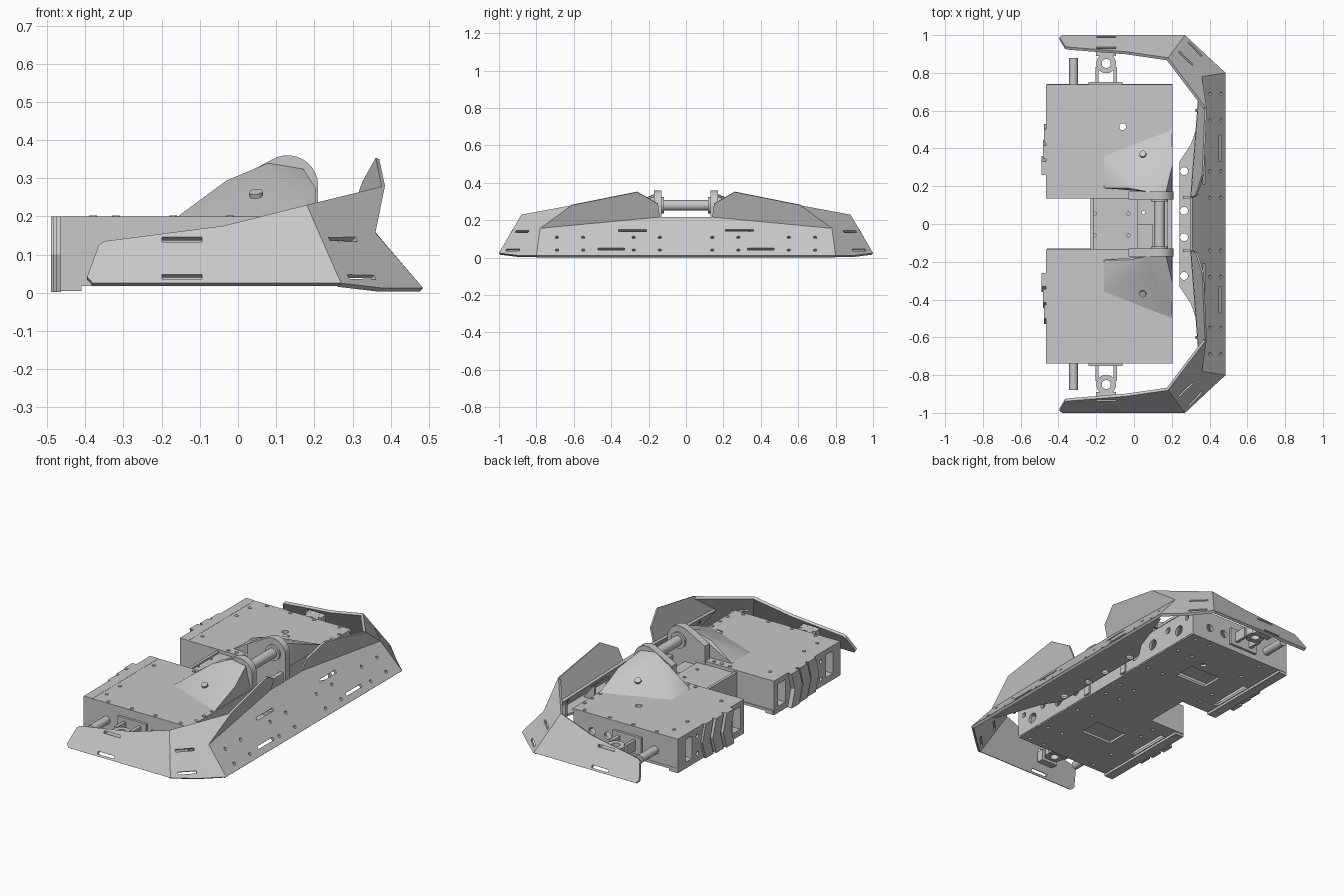
import bpy, bmesh, math
from mathutils import Vector, Matrix

if "Cube" in bpy.data.objects:
    bpy.data.objects.remove(bpy.data.objects["Cube"], do_unlink=True)

grey = bpy.data.materials.new("light_grey_metal")
grey.use_nodes = True
grey.diffuse_color = (0.58, 0.58, 0.58, 1)
for node in grey.node_tree.nodes:
    if node.type == 'BSDF_PRINCIPLED':
        node.inputs["Base Color"].default_value = grey.diffuse_color
parts = []
X, Y, Z = Vector((1, 0, 0)), Vector((0, 1, 0)), Vector((0, 0, 1))


def finish(name, bm):
    bmesh.ops.recalc_face_normals(bm, faces=bm.faces)
    mesh = bpy.data.meshes.new(name)
    bm.to_mesh(mesh)
    bm.free()
    mesh.materials.append(grey)
    obj = bpy.data.objects.new(name, mesh)
    bpy.context.scene.collection.objects.link(obj)
    parts.append(obj)
    return obj


def prism(name, pts, offset):
    bm = bmesh.new()
    a = [bm.verts.new(p) for p in pts]
    b = [bm.verts.new(Vector(p) + Vector(offset)) for p in pts]
    bm.faces.new(a)
    bm.faces.new(b[::-1])
    for i in range(len(a)):
        j = (i + 1) % len(a)
        bm.faces.new((a[i], b[i], b[j], a[j]))
    return finish(name, bm)


def box(name, x0, x1, y0, y1, z0, z1):
    return prism(name, [(x0, y0, z0), (x1, y0, z0), (x1, y1, z0), (x0, y1, z0)], (0, 0, z1 - z0))


def frame(center, along, normal):
    n = Vector(normal).normalized()
    a = Vector(along)
    a = (a - n * a.dot(n)).normalized()
    m = Matrix((a, n.cross(a), n)).transposed().to_4x4()
    m.translation = Vector(center)
    return m


def rod(name, center, axis, radius, length, sides=24):
    bm = bmesh.new()
    along = Z if abs(Vector(axis).z) < 0.9 else X
    bmesh.ops.create_cone(bm, cap_ends=True, segments=sides, radius1=radius, radius2=radius,
                          depth=length, matrix=frame(center, along, axis))
    return finish(name, bm)


def drill(obj, normal, slots=(), holes=(), depth=0.08):
    """Cut slots (center, along, length, width) and round holes (center, radius)."""
    bm = bmesh.new()
    for c, along, length, width in slots:
        bmesh.ops.create_cube(bm, size=1, matrix=frame(c, along, normal)
                              @ Matrix.Diagonal((length, width, depth, 1)))
    along = Z if abs(Vector(normal).normalized().z) < 0.9 else X
    for c, r in holes:
        bmesh.ops.create_cone(bm, cap_ends=True, segments=16, radius1=r, radius2=r,
                              depth=depth, matrix=frame(c, along, normal))
    cutter = finish("cutter", bm)
    cutter.hide_render = True
    parts.remove(cutter)
    mod = obj.modifiers.new("cut", 'BOOLEAN')
    mod.operation, mod.solver, mod.object = 'DIFFERENCE', 'EXACT', cutter
    bpy.context.view_layer.objects.active = obj
    bpy.ops.object.modifier_apply(modifier=mod.name)
    bpy.data.objects.remove(cutter, do_unlink=True)


def plate(name, pts, thick=0.016):
    """Sheet whose listed corners lie on its outer face."""
    v = [Vector(p) for p in pts]
    n = Vector()
    for i in range(len(v)):
        n += v[i].cross(v[(i + 1) % len(v)])
    n.normalize()
    mid = sum(v, Vector()) / len(v)
    if n.x * mid.x + n.y * mid.y < 0:
        n.negate()
    return prism(name, v, -n * thick), n


# Sloped blade across the +x side
half = [(0.485, 0.8, 0.012), (0.36, 0.78, 0.157), (0.31, 0.14, 0.217)]
blade, n = plate("blade", half + [(x, -y, z) for x, y, z in half[::-1]])
def on_blade(y, z):
    return (0.36 + (0.157 - z) / 1.18, y, z)
slots, holes = [], []
for s in (-1, 1):
    slots += [(on_blade(s * 0.285, 0.145), Y, 0.15, 0.016), (on_blade(s * 0.4, 0.045), Y, 0.14, 0.016)]
    holes += [(on_blade(s * y, z), 0.009) for y in (0.14, 0.28, 0.55, 0.69) for z in (0.04, 0.108)]
drill(blade, n, slots, holes)

# Folded armour either side
for s, side in ((-1, "right"), (1, "left")):
    def m(*pts):
        return [(x, y * s, z) for x, y, z in pts]
    plate("blade_wing_" + side, m((0.36, 0.78, 0.157), (0.385, 0.61, 0.28), (0.37, 0.26, 0.35),
                                  (0.335, 0.15, 0.287), (0.31, 0.14, 0.217)), 0.01)
    corner, n = plate("corner_armour_" + side, m(
        (0.27, 1.0, 0.025), (0.38, 0.897, 0.012), (0.485, 0.8, 0.012), (0.36, 0.78, 0.157),
        (0.385, 0.61, 0.28), (0.18, 0.88, 0.23)))
    drill(corner, n, [(m((0.275, 0.877, 0.14))[0], (1, -s, 0), 0.1, 0.014),
                      (m((0.325, 0.927, 0.042))[0], (1, -s, 0), 0.1, 0.014)])
    guard, n = plate("side_armour_" + side, m(
        (-0.38, 1.0, 0.025), (0.27, 1.0, 0.025), (0.18, 0.88, 0.23), (-0.04, 0.912, 0.175),
        (-0.35, 0.937, 0.135), (-0.365, 0.941, 0.125), (-0.395, 0.99, 0.042)))
    drill(guard, n, [(m((-0.147, 0.934, 0.14))[0], X, 0.105, 0.014),
                     (m((-0.147, 0.991, 0.042))[0], X, 0.105, 0.014)])

# Bracket tray and ribs behind the blade
tray = prism("blade_tray", [(0.24, -0.33, 0.05), (0.3, -0.42, 0.05), (0.4, -0.7, 0.05), (0.43, -0.7, 0.05),
             (0.43, 0.7, 0.05), (0.4, 0.7, 0.05), (0.3, 0.42, 0.05), (0.24, 0.33, 0.05)], (0, 0, 0.012))
drill(tray, Z, holes=[((0.265, y, 0.056), 0.021) for y in (-0.275, -0.07, 0.07, 0.28)])
for y in (-0.6, -0.34, -0.14, 0.14, 0.34, 0.6):
    x = 0.26 if abs(y) < 0.3 else 0.34
    rib = prism("blade_rib", [(x, y - 0.008, 0.06), (0.41, y - 0.008, 0.06), (0.325, y - 0.008, 0.165),
                              (x, y - 0.008, 0.14)], (0, 0.016, 0))
    if x < 0.3:
        drill(rib, Y, holes=[((0.315, y, 0.1), 0.025)])

# Floor with rear gap between the two pods
outline = [(-0.46, 0.74), (0.2, 0.74), (0.2, -0.735), (-0.46, -0.735), (-0.46, -0.13),
           (-0.23, -0.13), (-0.23, 0.135), (-0.46, 0.135)]
floor = prism("floor", [(x, y, 0.018) for x, y in outline], (0, 0, 0.014))
slots, holes = [], []
for s in (-1, 1):
    slots += [((-0.12, s * 0.4, 0.025), X, 0.2, 0.13), ((-0.39, s * 0.35, 0.025), Y, 0.26, 0.03)]
    holes += [((x, s * y, 0.025), 0.009) for x in (-0.3, 0.05, 0.15) for y in (0.06 if x > 0 else 0.2, 0.3, 0.55, 0.7)]
drill(floor, Z, slots, holes + [((-0.06, 0.515, 0.025), 0.018)])

# Two hollow pods
for s, side in ((-1, "right"), (1, "left")):
    def sbox(name, x0, x1, y0, y1, z0, z1):
        return box(name + "_" + side, x0, x1, min(s * y0, s * y1), max(s * y0, s * y1), z0, z1)
    top = sbox("pod_lid", -0.46, 0.205, 0.135, 0.738, 0.183, 0.199)
    if s > 0:
        drill(top, Z, holes=[((-0.06, 0.515, 0.19), 0.018)])
    outer = sbox("pod_outer_wall", -0.41, 0.2, 0.72, 0.738, 0.025, 0.19)
    drill(outer, Y, holes=[((x, s * 0.729, 0.1), 0.022) for x in (-0.02, 0.08)])
    sbox("pod_inner_wall", -0.45, 0.2, 0.135, 0.153, 0.025, 0.19)
    inner = sbox("pod_blade_wall", 0.184, 0.202, 0.14, 0.73, 0.025, 0.19)
    drill(inner, X, holes=[((0.19, s * y, z), r) for y, z, r in
          ((0.25, 0.1, 0.03), (0.4, 0.1, 0.03), (0.53, 0.13, 0.018), (0.62, 0.09, 0.03), (0.69, 0.14, 0.014))])
    rear = sbox("pod_rear_wall", -0.465, -0.41, 0.135, 0.738, 0.004, 0.2)
    drill(rear, X, [((-0.44, s * y, 0.105), Z, 0.13, w) for y, w in ((0.205, 0.07), (0.64, 0.06))],
          [((-0.44, s * 0.56, z), 0.012) for z in (0.05, 0.15)], depth=0.12)
    # Chevron guards on the rear
    for k in range(3):
        y = 0.26 + 0.085 * k
        prism("rear_chevron_" + side, [(-0.464, s * (y + dy), z) for dy, z in (
            (0, 0.002), (0.07, 0.002), (0.1, 0.1), (0.07, 0.2), (0, 0.2), (0.03, 0.1))],
            (-0.026 + 0.007 * k, 0, 0))
    # Lid bolts
    spots = [(x, 0.72) for x in (-0.32, -0.17, -0.02, 0.14)] + [(-0.38, y) for y in (0.22, 0.53, 0.65)]
    spots += [(0.19, y) for y in (0.51, 0.58, 0.65)] + [(x, 0.157) for x in (-0.17, -0.12, -0.07, -0.02)]
    for x, y in spots:
        rod("lid_bolt_" + side, (x, s * y, 0.2), Z, 0.01, 0.005, 12)

    # Drive axle and side armour mount
    rod("axle_" + side, (-0.32, s * 0.8, 0.1), Y, 0.023, 0.16)
    sbox("mount_base", -0.24, -0.06, 0.735, 0.752, 0.05, 0.15)
    lug = rod("mount_lug_" + side, (-0.147, s * 0.85, 0.1), Z, 0.052, 0.05)
    drill(lug, Z, holes=[((-0.147, s * 0.85, 0.1), 0.024)])
    for x in (-0.205, -0.108):
        sbox("mount_cheek", x, x + 0.018, 0.745, 0.83, 0.07, 0.13)
    sbox("mount_foot", -0.2, -0.095, 0.89, 0.93, 0.06, 0.125)

    # Faceted hood beside the weapon arm
    bm = bmesh.new()
    for x, y, z in ((-0.16, 0.36, 0.198), (0.2, 0.5, 0.198), (0.2, 0.17, 0.198), (-0.16, 0.19, 0.198),
                    (-0.03, 0.19, 0.294), (0.1, 0.27, 0.297), (0.205, 0.32, 0.273),
                    (0.08, 0.17, 0.34), (0.17, 0.17, 0.325)):
        bm.verts.new((x, s * y, z))
    bmesh.ops.convex_hull(bm, input=bm.verts)
    bmesh.ops.dissolve_limit(bm, angle_limit=0.03, verts=bm.verts, edges=bm.edges)
    finish("hood_" + side, bm)
    rod("hood_cap_" + side, (0.047, s * 0.37, 0.259), (-0.12, s * 0.42, 0.9), 0.018, 0.012, 16)

    # Rounded weapon arm
    arc = [(0.13 + 0.08 * math.cos(math.radians(a)), 0.28 + 0.08 * math.sin(math.radians(a)))
           for a in range(0, 121, 12)]
    prof = arc + [(-0.03, 0.286), (-0.03, 0.03), (0.21, 0.03)]
    prism("weapon_arm_" + side, [(x, s * 0.13, z) for x, z in prof], (0, s * 0.042, 0))
    rod("arm_hub_" + side, (0.135, s * 0.128, 0.28), Y, 0.045, 0.02)

# Centre bay and weapon shaft
box("centre_rear_wall", -0.23, -0.214, -0.135, 0.14, 0.025, 0.19)
deck = box("centre_deck", -0.23, 0.02, -0.135, 0.14, 0.16, 0.18)
drill(deck, Z, holes=[((x, y, 0.17), 0.009) for x in (-0.21, -0.03) for y in (-0.06, 0.055)])
box("centre_motor", 0.02, 0.1, -0.13, 0.0, 0.03, 0.165)
box("centre_rail", 0.175, 0.2, -0.135, 0.135, 0.03, 0.18)
rod("weapon_shaft", (0.135, 0, 0.28), Y, 0.028, 0.28, 32)

# Smooth round parts, keep plate edges crisp
for o in bpy.context.scene.objects:
    o.select_set(o in parts)
bpy.context.view_layer.objects.active = parts[0]
bpy.ops.object.shade_smooth_by_angle(angle=math.radians(28))
